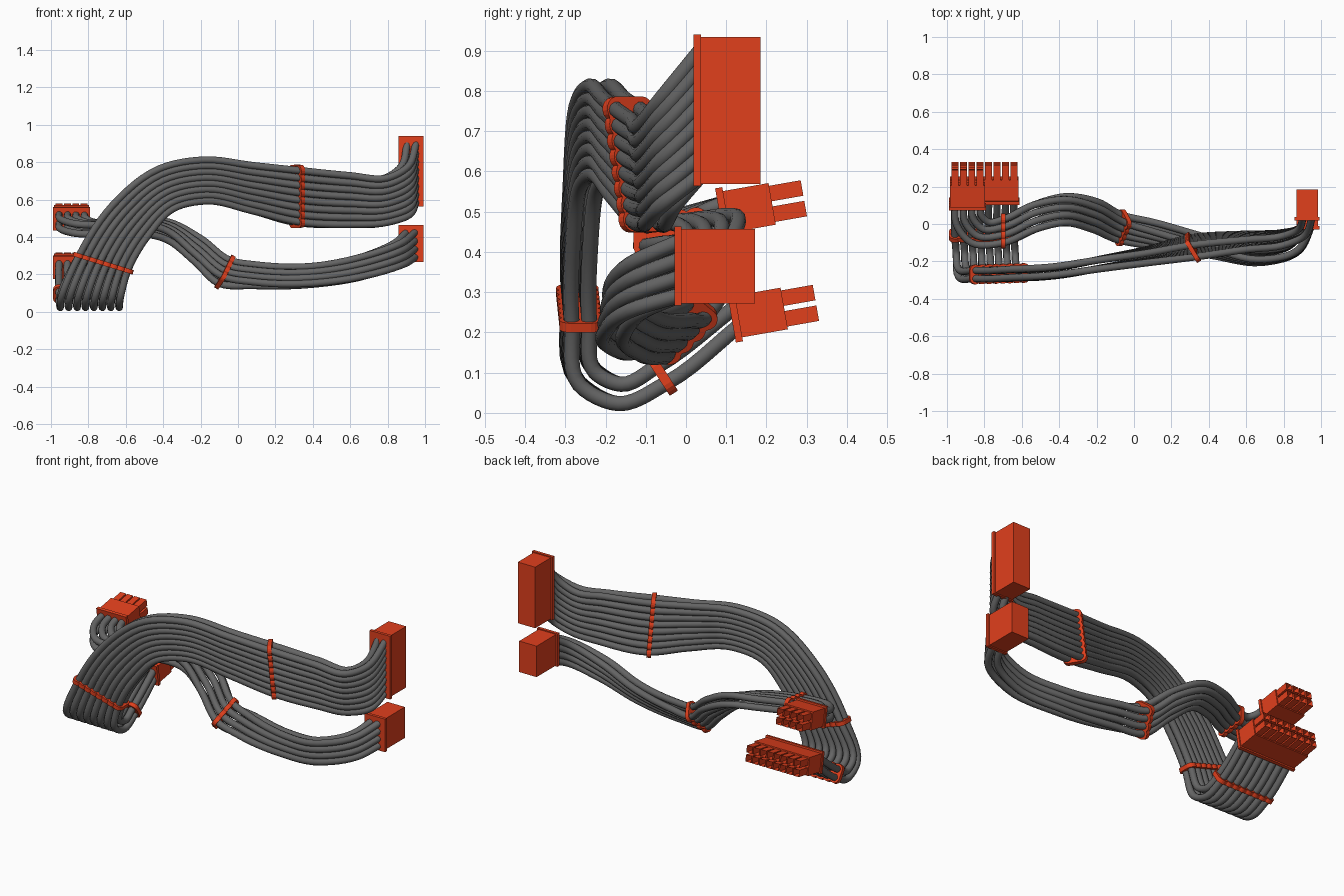
import bpy, bmesh, math
from mathutils import Vector as V, Matrix

if "Cube" in bpy.data.objects:
    bpy.data.objects.remove(bpy.data.objects["Cube"])

def material(name, col):
    m = bpy.data.materials.new(name)
    m.diffuse_color = (*col, 1)
    m.use_nodes = True
    m.node_tree.nodes["Principled BSDF"].inputs["Base Color"].default_value = m.diffuse_color
    return m

RED = material("red_plastic", (0.75, 0.05, 0.012))
GREY = material("dark_sleeve", (0.13, 0.13, 0.13))
R = 0.0195       # wire radius
PITCH = 0.045    # connector pitch

def mesh_object(name, bm, mat):
    bmesh.ops.recalc_face_normals(bm, faces=bm.faces)
    me = bpy.data.meshes.new(name)
    bm.to_mesh(me)
    bm.free()
    me.materials.append(mat)
    ob = bpy.data.objects.new(name, me)
    bpy.context.collection.objects.link(ob)
    return ob

def smooth_path(pts, steps=6):
    """Hermite path through the points, tangents weighted by chord length."""
    n = len(pts)
    d = [(pts[k + 1] - pts[k]).length for k in range(n - 1)]
    s = [(pts[k + 1] - pts[k]) / d[k] for k in range(n - 1)]
    m = [s[0]] + [(s[k - 1] * d[k] + s[k] * d[k - 1]) / (d[k - 1] + d[k]) for k in range(1, n - 1)] + [s[-1]]
    out = []
    for k in range(n - 1):
        for j in range(steps):
            t = j / steps
            a, b = 2*t**3 - 3*t**2 + 1, t**3 - 2*t**2 + t
            c, e = 3*t**2 - 2*t**3, t**3 - t**2
            out.append(pts[k]*a + m[k]*b*d[k] + pts[k + 1]*c + m[k + 1]*e*d[k])
    return out + [pts[-1]]

def bundle(name, stations, n):
    """Two layers of n wires; each station = first wire, last wire, half layer offset."""
    cu = bpy.data.curves.new(name, 'CURVE')
    cu.dimensions = '3D'
    cu.bevel_depth = R
    cu.bevel_resolution = 3
    cu.use_fill_caps = True
    for side in (-1, 1):
        for i in range(n):
            pts = [V(a).lerp(V(b), i / (n - 1)) + V(l) * side for a, b, l in stations]
            path = smooth_path(pts)
            sp = cu.splines.new('POLY')
            sp.points.add(len(path) - 1)
            for p, q in zip(sp.points, path):
                p.co = (*q, 1)
            sp.use_smooth = True
    cu.materials.append(GREY)
    ob = bpy.data.objects.new(name, cu)
    bpy.context.collection.objects.link(ob)
    bpy.ops.object.select_all(action='DESELECT')
    ob.select_set(True)
    bpy.context.view_layer.objects.active = ob
    bpy.ops.object.convert(target='MESH')

def comb(name, station, n, width=0.024, r=0.031):
    """Scalloped clip around all wires at one station."""
    a, b, l = (V(p) for p in station)
    u = (b - a).normalized()
    v = (l - u * l.dot(u)).normalized()
    w = u.cross(v) * width / 2
    outline = []
    for side in (1, -1):
        order = range(n) if side == 1 else reversed(range(n))
        for i in order:
            c = a.lerp(b, i / (n - 1)) + l * side
            first, last = (i == 0, i == n - 1) if side == 1 else (i == n - 1, i == 0)
            lo, hi = (-85 if first else -40), (85 if last else 40)
            for k in range(7):
                t = math.radians(lo + (hi - lo) * k / 6)
                outline.append(c + (u * math.sin(t) + v * math.cos(t)) * side * r)
    bm = bmesh.new()
    f = bm.faces.new([bm.verts.new(p - w) for p in outline])
    ext = bmesh.ops.extrude_face_region(bm, geom=[f])['geom']
    bmesh.ops.translate(bm, vec=w * 2, verts=[g for g in ext if isinstance(g, bmesh.types.BMVert)])
    bmesh.ops.triangulate(bm, faces=[g for g in bm.faces if len(g.verts) > 4])
    mesh_object(name, bm, RED)

def box(bm, c, size):
    return bmesh.ops.create_cube(bm, size=1, matrix=Matrix.Translation(c) @ Matrix.Diagonal((*size, 1)))['verts']

def plug(name, n, loc, rot, body_len, depth, posts):
    """Connector along +y from its flange; long side along x."""
    bm = bmesh.new()
    w = n * PITCH + 0.005
    box(bm, (0, 0, 0), (w + 0.012, 0.018, depth + 0.02))
    box(bm, (0, 0.009 + body_len / 2, 0), (w, body_len, depth))
    if posts:
        y0 = body_len + 0.009
        for i in range(n):
            for z in (-0.026, 0.026):
                vs = box(bm, ((i - (n - 1) / 2) * PITCH, y0 + 0.035, z), (0.037, 0.09, 0.039))
                # hollow open end of each post
                end = max({f for q in vs for f in q.link_faces}, key=lambda f: f.calc_center_median().y)
                bmesh.ops.inset_region(bm, faces=[end], thickness=0.008)
                bmesh.ops.translate(bm, vec=(0, -0.06, 0), verts=end.verts)
    bm.transform(Matrix.Translation(loc) @ rot)
    mesh_object(name, bm, RED)

# large 16-wire cable, left plug to right plug
big = [
    ((-0.957, 0.13, 0.242), (-0.642, 0.13, 0.242), (0, 0.004, -0.024)),
    ((-0.957, -0.06, 0.095), (-0.642, -0.06, 0.095), (0, 0.013, -0.02)),
    ((-0.95, -0.165, 0.047), (-0.635, -0.165, 0.047), (0, -0.004, -0.024)),
    ((-0.945, -0.245, 0.09), (-0.63, -0.245, 0.085), (0, -0.02, -0.015)),
    ((-0.85, -0.27, 0.30), (-0.59, -0.262, 0.22), (0, -0.022, 0)),
    ((-0.67, -0.265, 0.57), (-0.48, -0.26, 0.41), (0, -0.022, 0)),
    ((-0.42, -0.25, 0.765), (-0.35, -0.245, 0.55), (0, -0.022, 0)),
    ((-0.18, -0.215, 0.812), (-0.17, -0.21, 0.593), (0, -0.024, 0)),
    ((0.08, -0.18, 0.782), (0.08, -0.16, 0.54), (0, -0.026, 0)),
    ((0.315, -0.145, 0.755), (0.315, -0.105, 0.48), (0.018, -0.03, 0)),
    ((0.60, -0.11, 0.728), (0.60, -0.08, 0.468), (0, -0.026, 0)),
    ((0.79, -0.09, 0.715), (0.80, -0.07, 0.48), (0.005, -0.024, 0)),
    ((0.89, -0.05, 0.775), (0.90, -0.04, 0.52), (0.018, -0.016, 0)),
    ((0.93, 0.04, 0.905), (0.93, 0.04, 0.595), (0.024, 0, 0)),
]
# small 8-wire cable
small = [
    ((-0.957, 0.11, 0.5), (-0.822, 0.11, 0.5), (0, -0.004, 0.025)),
    ((-0.95, 0.0, 0.47), (-0.815, 0.045, 0.475), (0, 0, 0.026)),
    ((-0.87, -0.10, 0.445), (-0.775, 0.01, 0.455), (0, 0, 0.025)),
    ((-0.70, -0.10, 0.44), (-0.70, 0.025, 0.455), (0, 0, 0.025)),
    ((-0.52, -0.025, 0.445), (-0.54, 0.10, 0.465), (0, 0, 0.025)),
    ((-0.38, 0.015, 0.41), (-0.37, 0.138, 0.455), (0, -0.008, 0.024)),
    ((-0.23, -0.01, 0.29), (-0.20, 0.105, 0.37), (0, -0.015, 0.022)),
    ((-0.09, -0.065, 0.17), (-0.05, 0.025, 0.255), (0.012, -0.022, 0.018)),
    ((0.08, -0.09, 0.15), (0.10, -0.015, 0.24), (0, -0.025, 0.01)),
    ((0.40, -0.14, 0.15), (0.40, -0.10, 0.24), (0, -0.025, 0.003)),
    ((0.69, -0.18, 0.195), (0.67, -0.165, 0.295), (0, -0.025, 0)),
    ((0.87, -0.12, 0.255), (0.86, -0.12, 0.37), (0.018, -0.018, 0)),
    ((0.93, 0.0, 0.297), (0.93, 0.0, 0.432), (0.024, 0, 0)),
]
bundle("large_cable_wires", big, 8)
bundle("small_cable_wires", small, 4)

# wire combs
for k, s in enumerate((1, 4, 9)):
    comb(f"large_cable_comb_{k + 1}", big[s], 8)
for k, s in enumerate((3, 7)):
    comb(f"small_cable_comb_{k + 1}", small[s], 4)

# plugs: left pair tilted with split posts, right pair upright plain housings
tilt = Matrix.Rotation(math.radians(10), 4, 'X')
upright = Matrix.Rotation(math.radians(90), 4, 'Y')
plug("large_left_plug", 8, (-0.80, 0.122, 0.238), tilt, 0.115, 0.105, True)
plug("small_left_plug", 4, (-0.89, 0.092, 0.498), tilt, 0.115, 0.105, True)
plug("large_right_plug", 8, (0.925, 0.028, 0.752), upright, 0.148, 0.115, False)
plug("small_right_plug", 4, (0.925, -0.02, 0.365), upright, 0.183, 0.115, False)
